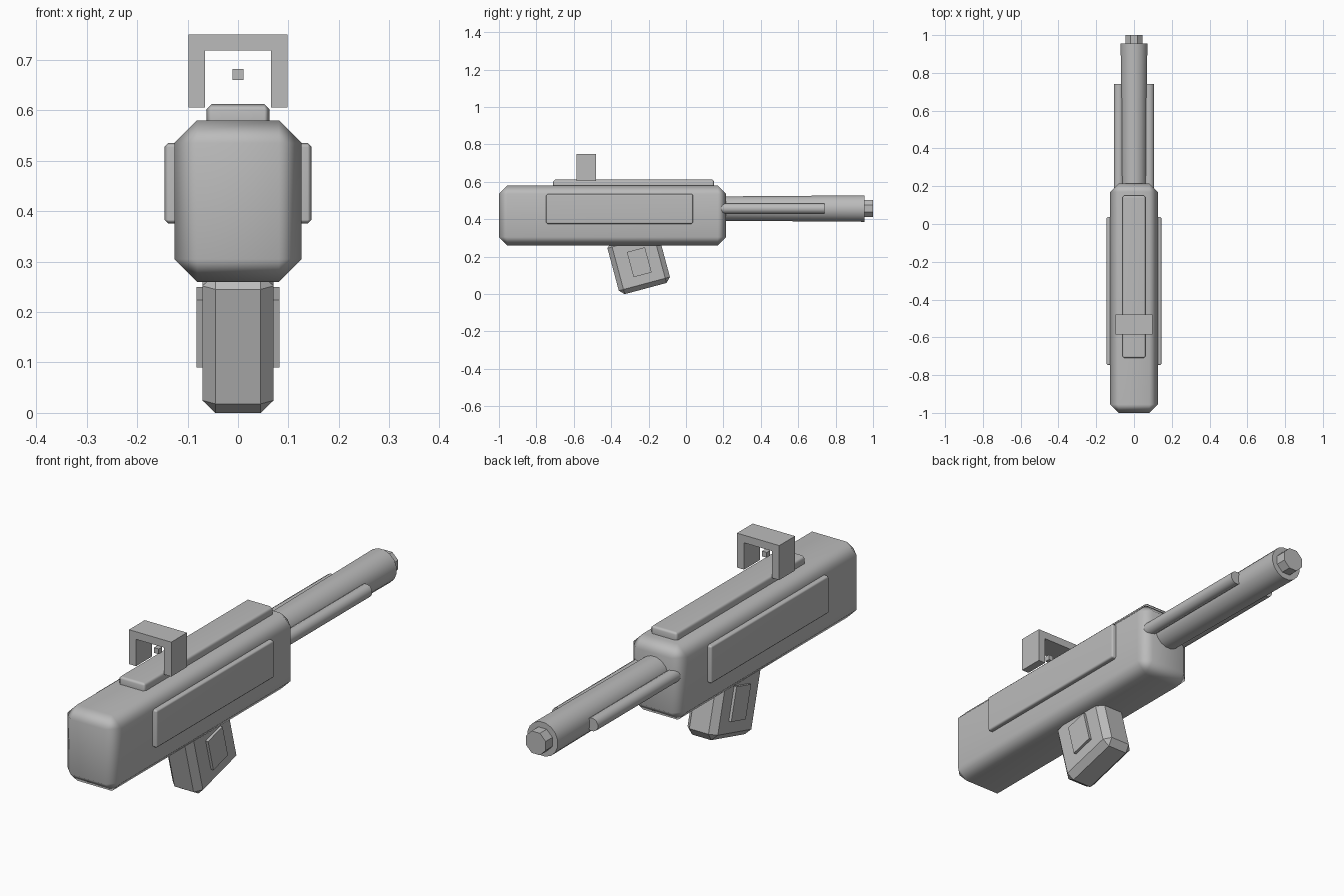
import bpy, bmesh, math
from mathutils import Matrix

cube = bpy.data.objects.get("Cube")
if cube:
    bpy.data.objects.remove(cube, do_unlink=True)

grey = bpy.data.materials.new("plain_grey")
grey.use_nodes = True
grey.diffuse_color = (0.5, 0.5, 0.5, 1)
grey.node_tree.nodes["Principled BSDF"].inputs["Base Color"].default_value = (0.5, 0.5, 0.5, 1)


def finish(name, bm, location, tilt=0, smooth=False):
    """Turn a bmesh into a named, coloured and shaded object."""
    mesh = bpy.data.meshes.new(name)
    bm.to_mesh(mesh)
    bm.free()
    mesh.materials.append(grey)
    obj = bpy.data.objects.new(name, mesh)
    obj.location = location
    obj.rotation_euler.x = tilt
    bpy.context.collection.objects.link(obj)
    if smooth:
        bpy.ops.object.select_all(action='DESELECT')
        obj.select_set(True)
        bpy.context.view_layer.objects.active = obj
        bpy.ops.object.shade_smooth_by_angle(angle=math.radians(60))
        weighted = obj.modifiers.new("face_weighted_normals", 'WEIGHTED_NORMAL')
        weighted.keep_sharp = True
    return obj


def box(name, size, location, bevel=0, tilt=0, smooth=False):
    bm = bmesh.new()
    bmesh.ops.create_cube(bm, size=1)
    bmesh.ops.scale(bm, vec=size, verts=bm.verts)
    if bevel:
        bmesh.ops.bevel(bm, geom=bm.edges[:], offset=bevel, segments=1,
                        affect='EDGES', clamp_overlap=True)
    return finish(name, bm, location, tilt, smooth)


def rod(name, r_front, r_back, y0, y1, x, z, sides, smooth=True):
    """Cylinder or cone lying along y from y0 to y1."""
    bm = bmesh.new()
    turn = Matrix.Rotation(-math.pi / 2, 4, 'X') @ Matrix.Rotation(math.pi / sides, 4, 'Z')
    bmesh.ops.create_cone(bm, cap_ends=True, segments=sides, radius1=r_front,
                          radius2=r_back, depth=y1 - y0, matrix=turn)
    return finish(name, bm, (x, (y0 + y1) / 2, z), smooth=smooth)


# Main body and its raised top strip
box("body", (0.252, 1.215, 0.32), (0, -0.3925, 0.42), 0.045, smooth=True)
box("top_strip", (0.124, 0.86, 0.06), (0, -0.28, 0.582), 0.01, smooth=True)

# Barrel and muzzle
rod("barrel", 0.066, 0.072, 0.15, 0.955, 0, 0.457, 16)
rod("muzzle", 0.05, 0.05, 0.93, 1.0, 0, 0.457, 8, smooth=False)

# Sight: an arch with a small floating aiming block
box("sight_bridge", (0.197, 0.105, 0.032), (0, -0.5325, 0.734))
box("sight_block", (0.022, 0.022, 0.022), (0, -0.5325, 0.671))

# Tilted grip
tilt = math.radians(15)
box("grip", (0.141, 0.283, 0.287), (0, -0.253, 0.168), 0.026, tilt)

# Parts repeated on both sides
for side, s in (("left", 1), ("right", -1)):
    box(side + "_side_panel", (0.06, 0.785, 0.16), (s * 0.116, -0.355, 0.455), 0.008, smooth=True)
    box(side + "_sight_post", (0.033, 0.105, 0.12), (s * 0.082, -0.5325, 0.665))
    box(side + "_grip_plate", (0.03, 0.1, 0.139), (s * 0.067, -0.25, 0.17), 0, tilt)
    rod(side + "_guide_rod", 0.028, 0.028, 0.15, 0.74, s * 0.08, 0.457, 12)
